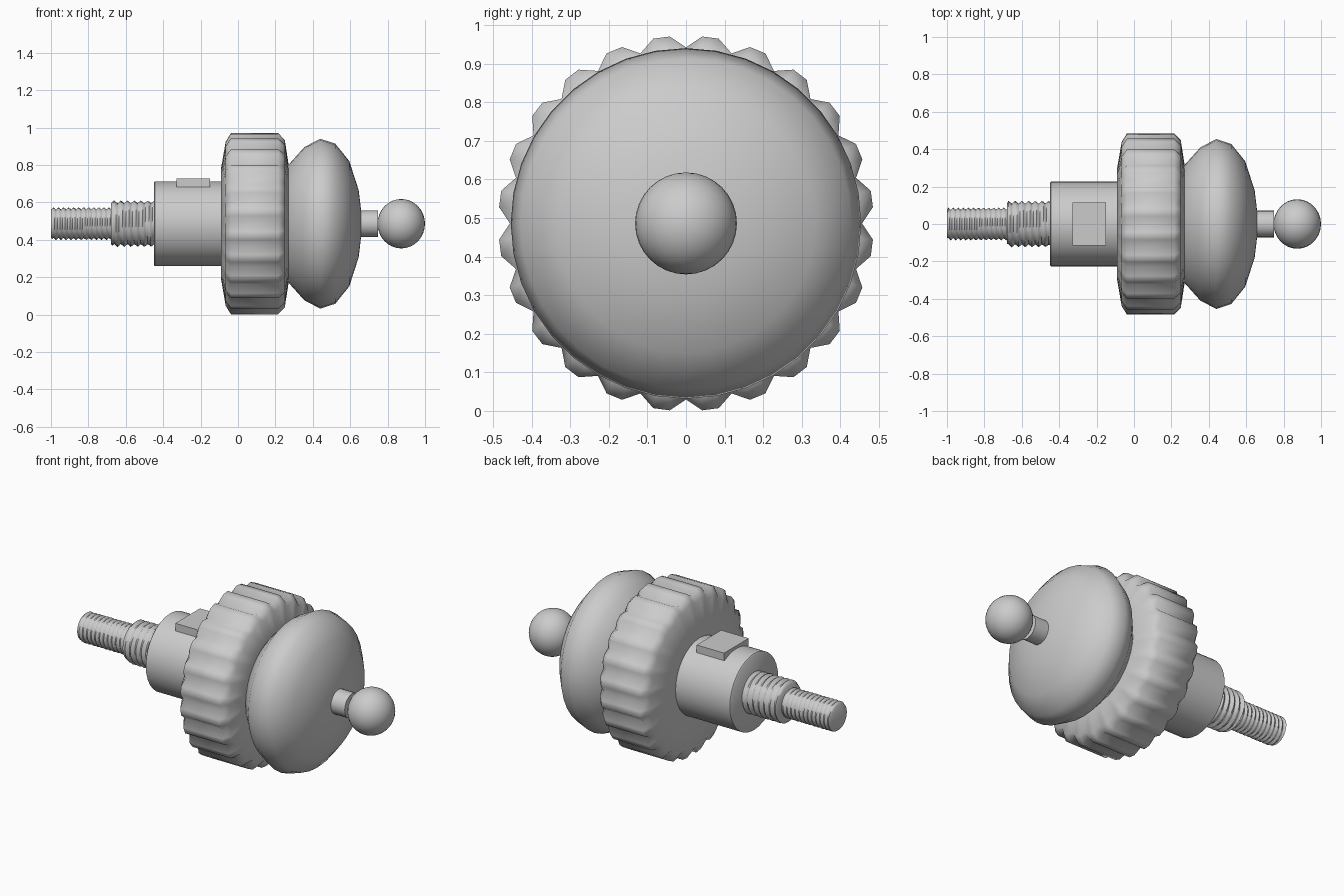
import bpy, bmesh, math

if "Cube" in bpy.data.objects:
    bpy.data.objects.remove(bpy.data.objects["Cube"], do_unlink=True)

AXIS = 0.486  # height of the common turning axis

grey = bpy.data.materials.new("light_grey")
grey.use_nodes = True
colour = (0.6, 0.6, 0.6, 1)
grey.diffuse_color = colour
grey.node_tree.nodes["Principled BSDF"].inputs["Base Color"].default_value = colour


def finish(name, bm, angle=None):
    """Turn a bmesh into an object, optionally smooth shaded."""
    bmesh.ops.recalc_face_normals(bm, faces=bm.faces)
    mesh = bpy.data.meshes.new(name)
    bm.to_mesh(mesh)
    bm.free()
    mesh.materials.append(grey)
    obj = bpy.data.objects.new(name, mesh)
    bpy.context.collection.objects.link(obj)
    if angle:
        bpy.ops.object.select_all(action="DESELECT")
        obj.select_set(True)
        bpy.context.view_layer.objects.active = obj
        bpy.ops.object.shade_smooth_by_angle(angle=math.radians(angle))
    return obj


def turned(name, stations, angles, radius, smooth):
    """Skin rings along x; radius(station, angle index) gives each point."""
    bm = bmesh.new()
    rings = []
    for s in stations:
        ring = []
        for i, a in enumerate(angles):
            r = radius(s, i)
            ring.append(bm.verts.new((s[0], r * math.sin(a), AXIS + r * math.cos(a))))
        rings.append(ring)
    n = len(angles)
    for p, q in zip(rings, rings[1:]):
        for i in range(n):
            j = (i + 1) % n
            bm.faces.new((p[i], p[j], q[j], q[i]))
    bm.faces.new(rings[0])
    bm.faces.new(rings[-1])
    return finish(name, bm, smooth)


def even(n):
    return [2 * math.pi * i / n for i in range(n)]


def lathe(name, profile, sides=32, smooth=40):
    return turned(name, profile, even(sides), lambda s, i: s[1], smooth)


def thread(name, x0, x1, root, crest, pitch, sides=24):
    """Helical thread with a chamfer at both ends."""
    steps = round((x1 - x0) / pitch * 4)
    stations = [(x0 + (x1 - x0) * k / steps, k) for k in range(steps + 1)]

    def radius(s, i):
        if s[1] in (0, steps):
            return root
        phase = ((s[0] - x0) / pitch + i / sides) % 1
        return root + (crest - root) * (1 - abs(2 * phase - 1))

    return turned(name, stations, even(sides), radius, 60)


# Threaded shaft
thread("thin_thread", -1.0, -0.67, 0.076, 0.088, 0.027)
thread("thick_thread", -0.68, -0.44, 0.108, 0.125, 0.036)

# Cylindrical housing
lathe("housing", [(-0.45, 0.22), (-0.445, 0.226), (-0.07, 0.226)])

# Raised flat key on top of the housing
bm = bmesh.new()
bmesh.ops.create_cube(bm, size=1)
bmesh.ops.scale(bm, vec=(0.18, 0.23, 0.045), verts=bm.verts)
bmesh.ops.translate(bm, vec=(-0.24, 0, 0.706), verts=bm.verts)
finish("top_key", bm)

# Toothed grip ring: each tooth has a valley point and two crest points
TEETH = 24
pitch_angle = 2 * math.pi / TEETH
tooth_angles = [(t + f) * pitch_angle for t in range(TEETH) for f in (0, 0.33, 0.67)]
ring_profile = [  # x, crest radius, valley radius
    (-0.09, 0.2, 0.2), (-0.09, 0.3, 0.3), (-0.066, 0.44, 0.425),
    (-0.038, 0.486, 0.456), (0.215, 0.486, 0.456),
    (0.25, 0.45, 0.43), (0.27, 0.32, 0.32), (0.27, 0.2, 0.2)]
turned("grip_ring", ring_profile, tooth_angles,
       lambda s, i: s[2] if i % 3 == 0 else s[1], 80)

# Rounded dome knob
lathe("dome_knob", [
    (0.26, 0.29), (0.27, 0.315), (0.355, 0.41), (0.44, 0.454), (0.52, 0.428),
    (0.595, 0.335), (0.645, 0.18), (0.656, 0.09), (0.66, 0.03)], 36, 60)

# Stem and ball at the end
lathe("stem", [(0.64, 0.071), (0.748, 0.071)], 24)
bm = bmesh.new()
bmesh.ops.create_uvsphere(bm, u_segments=32, v_segments=16, radius=0.132)
bmesh.ops.scale(bm, vec=(0.96, 1, 1), verts=bm.verts)
bmesh.ops.translate(bm, vec=(0.873, 0, AXIS), verts=bm.verts)
finish("end_ball", bm, 60)
